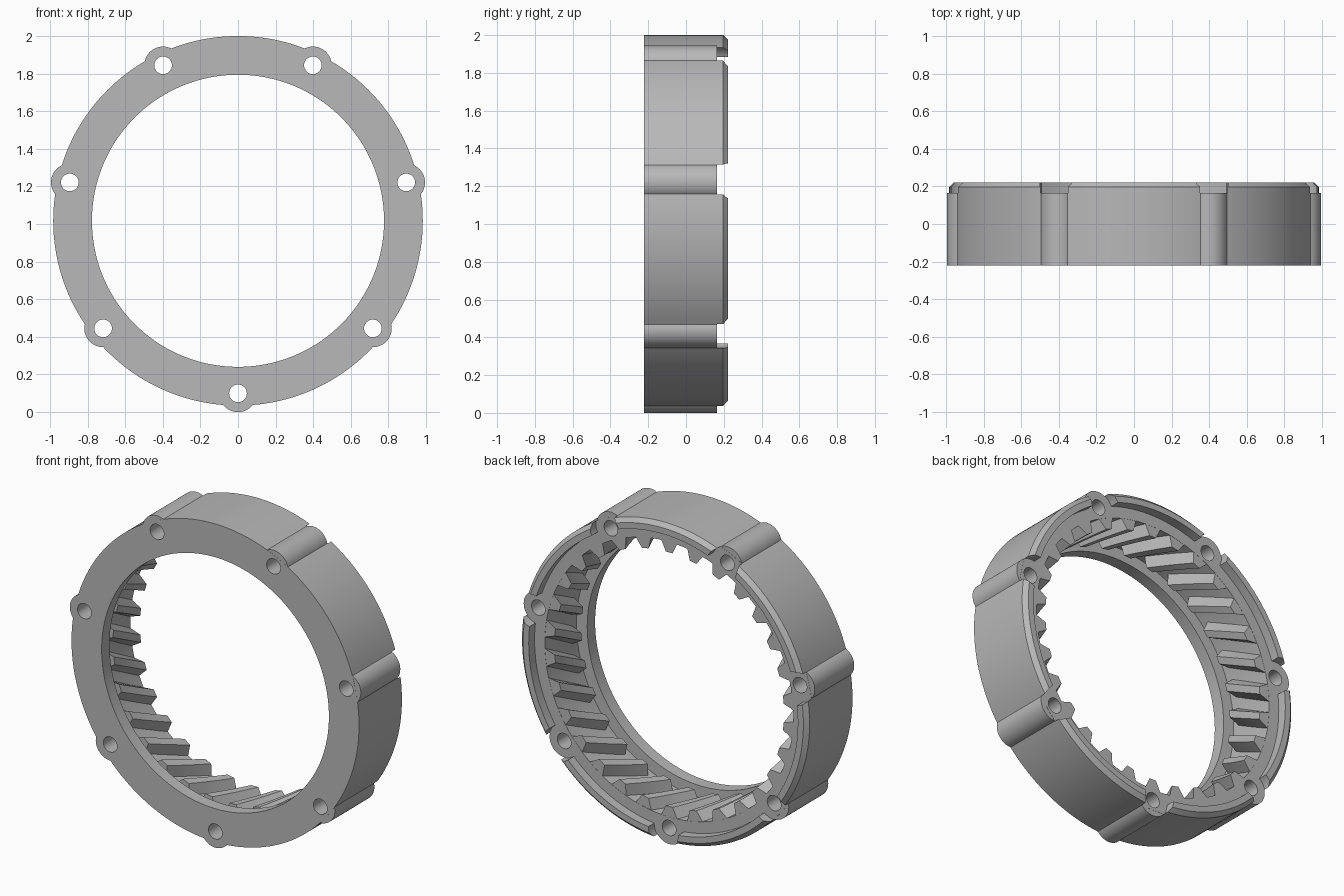
import bpy, bmesh, math
from math import sin, cos, pi, radians

if "Cube" in bpy.data.objects:
    bpy.data.objects.remove(bpy.data.objects["Cube"])

CZ = 1.017              # height of the ring axis
FRONT, LAND, BACK = -0.222, 0.165, 0.222
R_OUT, R_ROOT, R_TIP, R_LIP = 0.983, 0.85, 0.785, 0.777
BOLT_R, BOSS_R, HOLE_R = 0.918, 0.1, 0.047
BOLTS = [-pi / 2 + i * 2 * pi / 7 for i in range(7)]
TEETH = 30

metal = bpy.data.materials.new("grey metal")
metal.use_nodes = True
grey = (0.48, 0.48, 0.48, 1)
metal.diffuse_color = grey
metal.node_tree.nodes["Principled BSDF"].inputs["Base Color"].default_value = grey


def point(r, a, y):
    return (r * cos(a), y, CZ + r * sin(a))


def finish(name, bm):
    bmesh.ops.recalc_face_normals(bm, faces=bm.faces[:])
    mesh = bpy.data.meshes.new(name)
    bm.to_mesh(mesh)
    bm.free()
    mesh.materials.append(metal)
    obj = bpy.data.objects.new(name, mesh)
    bpy.context.collection.objects.link(obj)
    return obj


def loft(bm, rings, closed=False):
    """Skin a list of matching vertex rings."""
    n = len(rings[0])
    for a, b in zip(rings, rings[1:] + rings[:1] if closed else rings[1:]):
        for i in range(n):
            j = (i + 1) % n
            bm.faces.new((a[i], a[j], b[j], b[i]))
    if not closed:
        bm.faces.new(rings[0])
        bm.faces.new(rings[-1])


def cylinders(name, centres, radius, y0, y1, seg=48):
    bm = bmesh.new()
    for cx, cz in centres:
        loft(bm, [[bm.verts.new((cx + radius * cos(k * 2 * pi / seg), y,
                                 cz + radius * sin(k * 2 * pi / seg)))
                   for k in range(seg)] for y in (y0, y1)])
    return finish(name, bm)


def boolean(target, tool, op):
    mod = target.modifiers.new(op, 'BOOLEAN')
    mod.operation, mod.object, mod.solver = op, tool, 'EXACT'
    bpy.context.view_layer.objects.active = target
    bpy.ops.object.modifier_apply(modifier=mod.name)
    bpy.data.objects.remove(tool)


# Ring body with front lip, rear land and chamfered rear rim
profile = [(R_LIP, FRONT), (R_OUT, FRONT), (R_OUT, BACK - 0.025),
           (R_OUT - 0.025, BACK), (0.92, BACK), (0.92, LAND),
           (0.8, LAND), (0.8, -0.145), (R_LIP, -0.145)]
bm = bmesh.new()
SEG = 168
loft(bm, [[bm.verts.new(point(r, k * 2 * pi / SEG, y)) for r, y in profile]
          for k in range(SEG)], closed=True)
ring = finish("ring_body", bm)

# Rim notches, bolt bosses, toothed bore and bolt holes
centres = [(BOLT_R * cos(a), CZ + BOLT_R * sin(a)) for a in BOLTS]
boolean(ring, cylinders("notches", centres, BOSS_R + 0.002, LAND, 0.4), 'DIFFERENCE')
boolean(ring, cylinders("bosses", centres, BOSS_R, FRONT + 0.0005, LAND - 0.001), 'UNION')
boolean(ring, cylinders("bore", [(0, CZ)], R_ROOT, -0.145, 0.4, SEG), 'DIFFERENCE')
boolean(ring, cylinders("holes", centres, HOLE_R, -0.4, 0.4, 32), 'DIFFERENCE')

# Helical internal teeth
section = [(R_ROOT + 0.015, -4.0), (R_TIP, -1.7), (R_TIP, 1.7), (R_ROOT + 0.015, 4.0)]
Y0, Y1, TWIST, STEPS = -0.1, LAND - 0.001, 0.165, 6
bm = bmesh.new()
for t in range(TEETH):
    rings = []
    for s in range(STEPS + 1):
        f = s / STEPS
        base = (t + 0.5) * 2 * pi / TEETH + TWIST * (f - 1)
        rings.append([bm.verts.new(point(r, base + radians(d), Y0 + (Y1 - Y0) * f))
                      for r, d in section])
    loft(bm, rings)
teeth = finish("helical_teeth", bm)

# Smooth curved walls, keep crisp edges
for obj in (ring, teeth):
    bpy.ops.object.select_all(action='DESELECT')
    obj.select_set(True)
    bpy.context.view_layer.objects.active = obj
    bpy.ops.object.shade_smooth_by_angle(angle=radians(20))
